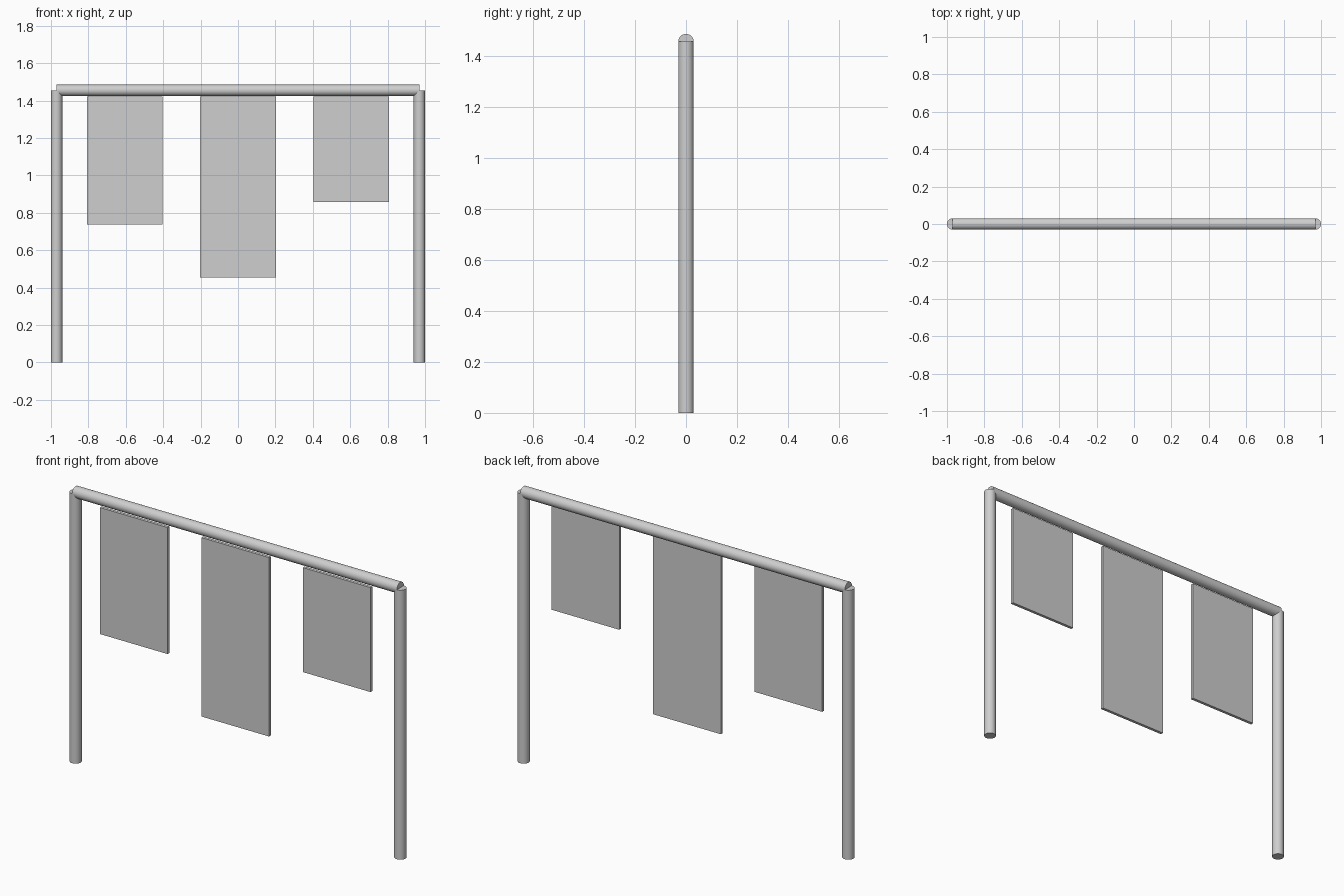
import bpy
import math

cube = bpy.data.objects.get("Cube")
if cube:
    bpy.data.objects.remove(cube, do_unlink=True)

RADIUS = 0.0303      # tube radius
HEIGHT = 1.4545      # post height and beam axis
SPAN = 0.9697        # post distance from the centre
PANEL_WIDTH = 0.404
PANEL_TOP = 1.421

grey = bpy.data.materials.new("light_grey")
grey.use_nodes = True
colour = (0.62, 0.62, 0.62, 1)
grey.diffuse_color = colour
grey.node_tree.nodes["Principled BSDF"].inputs["Base Color"].default_value = colour


def finish(name):
    obj = bpy.context.object
    obj.name = name
    obj.data.materials.append(grey)
    return obj


def tube(name, length, location, rotation=(0, 0, 0)):
    bpy.ops.mesh.primitive_cylinder_add(
        vertices=32, radius=RADIUS, depth=length, location=location, rotation=rotation)
    bpy.ops.object.shade_smooth_by_angle(angle=math.radians(30))
    return finish(name)


def panel(name, x, bottom):
    # Thin sheet hanging just in front of the beam axis
    bpy.ops.mesh.primitive_cube_add(size=1, location=(x, -0.016, (PANEL_TOP + bottom) / 2))
    obj = finish(name)
    obj.scale = (PANEL_WIDTH, 0.016, PANEL_TOP - bottom)
    bpy.ops.object.transform_apply(location=False, rotation=False, scale=True)


# Frame
for side, sign in (("left", 1), ("right", -1)):
    tube(side + "_post", HEIGHT, (sign * SPAN, 0, HEIGHT / 2))
tube("top_beam", 2 * SPAN, (0, 0, HEIGHT), (0, math.pi / 2, 0))

# Hanging panels
panel("right_panel", -0.606, 0.738)
panel("middle_panel", 0, 0.455)
panel("left_panel", 0.606, 0.857)
